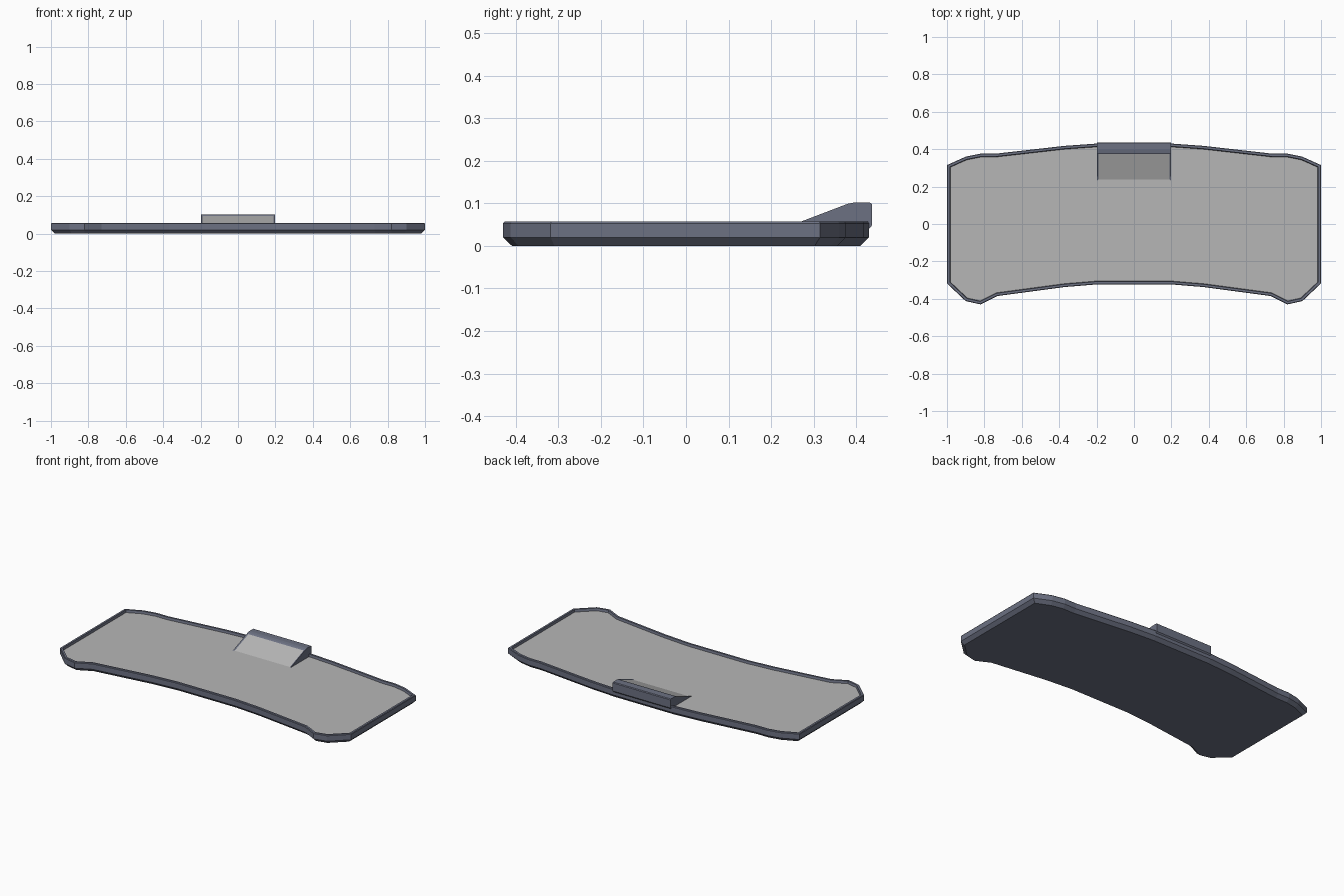
import bpy, bmesh
from mathutils import Vector

cube = bpy.data.objects.get("Cube")
if cube:
    bpy.data.objects.remove(cube, do_unlink=True)


def material(name, rgb):
    m = bpy.data.materials.new(name)
    m.use_nodes = True
    m.diffuse_color = (*rgb, 1)
    m.node_tree.nodes["Principled BSDF"].inputs["Base Color"].default_value = (*rgb, 1)
    return m


slate = material("slate frame", (0.15, 0.165, 0.225))
grey = material("pale grey panel", (0.47, 0.47, 0.47))


def make_object(name, bm, mats):
    bmesh.ops.recalc_face_normals(bm, faces=bm.faces)
    mesh = bpy.data.meshes.new(name)
    bm.to_mesh(mesh)
    bm.free()
    for m in mats:
        mesh.materials.append(m)
    obj = bpy.data.objects.new(name, mesh)
    bpy.context.collection.objects.link(obj)
    return obj


def inset(points, d):
    """Mitred inward offset of a counter-clockwise outline."""
    result = []
    for i, p in enumerate(points):
        a = (p - points[i - 1]).normalized()
        b = (points[(i + 1) % len(points)] - p).normalized()
        na, nb = Vector((-a.y, a.x)), Vector((-b.y, b.x))
        result.append(p + (na + nb) * d / (1 + na.dot(nb)))
    return result


# Curved tray: right half of the outline, front to back, then mirrored
half = [(0.2, -0.323), (0.37, -0.337), (0.73, -0.385), (0.82, -0.43), (0.9, -0.412),
        (1, -0.318), (1, 0.315), (0.9, 0.36), (0.82, 0.376), (0.74, 0.376),
        (0.37, 0.418), (0.2, 0.43)]
outline = [Vector(p) for p in half] + [Vector((-x, y)) for x, y in reversed(half)]

# Rings from the chamfered underside, over the rim, down to the recessed floor
profile = [(0.02, 0), (0, 0.02), (0, 0.053), (0.003, 0.057), (0.015, 0.057), (0.018, 0.042)]
bm = bmesh.new()
rings = [[bm.verts.new((p.x, p.y, z)) for p in inset(outline, d)] for d, z in profile]
n = len(outline)
for low, high in zip(rings, rings[1:]):
    for i in range(n):
        j = (i + 1) % n
        bm.faces.new((low[i], low[j], high[j], high[i]))
bm.faces.new(rings[0][::-1])
bm.faces.new(rings[-1]).material_index = 1
make_object("curved_tray", bm, [slate, grey])

# Wedge console: side profile extruded across x
side = [(0.225, 0.04), (0.43, 0.04), (0.437, 0.048), (0.437, 0.098),
        (0.432, 0.102), (0.395, 0.102), (0.38, 0.099)]
bm = bmesh.new()
ends = [[bm.verts.new((x, y, z)) for y, z in side] for x in (-0.198, 0.198)]
for i in range(len(side)):
    j = (i + 1) % len(side)
    bm.faces.new((ends[0][i], ends[0][j], ends[1][j], ends[1][i]))
bm.faces.new(ends[0])
bm.faces.new(ends[1][::-1])
bmesh.ops.recalc_face_normals(bm, faces=bm.faces)

# Grey screen inset into the sloping face
slope = min(bm.faces, key=lambda f: f.normal.y + (f.normal.z < 0.5))
bmesh.ops.inset_region(bm, faces=[slope], thickness=0.012, depth=-0.003)
slope.material_index = 1
make_object("wedge_console", bm, [slate, grey])
